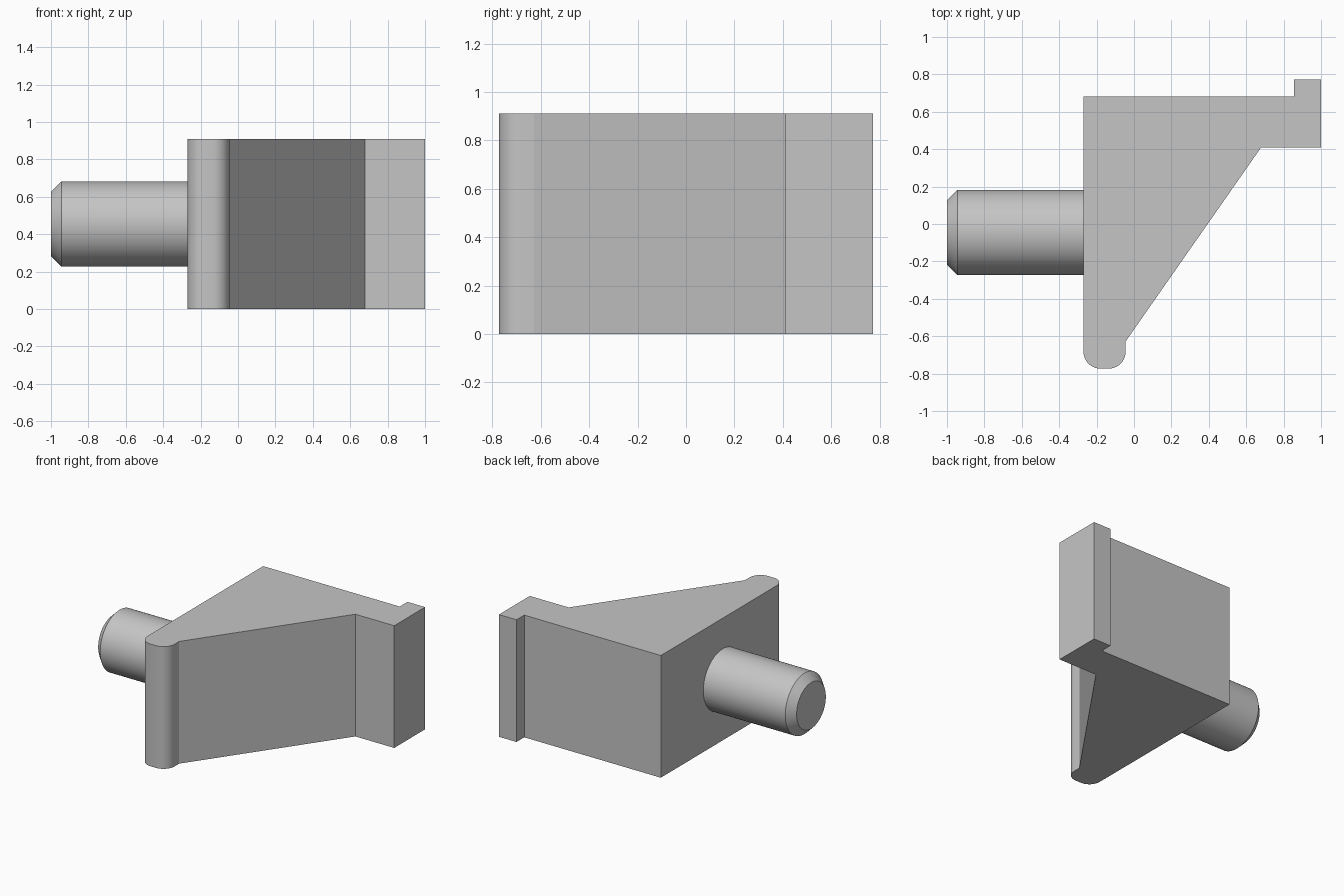
import bpy, bmesh
from math import cos, sin, pi, radians

cube = bpy.data.objects.get("Cube")
if cube:
    bpy.data.objects.remove(cube, do_unlink=True)

grey = bpy.data.materials.new("light grey")
grey.use_nodes = True
colour = (0.56, 0.56, 0.56, 1)
grey.diffuse_color = colour
grey.node_tree.nodes["Principled BSDF"].inputs["Base Color"].default_value = colour

HEIGHT = 0.91
PIN_Y, PIN_Z = -0.045, HEIGHT / 2


def finish(name, bm):
    """Turn a bmesh into a smooth-shaded object with sharp edges kept."""
    bmesh.ops.recalc_face_normals(bm, faces=bm.faces[:])
    mesh = bpy.data.meshes.new(name)
    bm.to_mesh(mesh)
    bm.free()
    mesh.materials.append(grey)
    obj = bpy.data.objects.new(name, mesh)
    bpy.context.collection.objects.link(obj)
    bpy.ops.object.select_all(action="DESELECT")
    obj.select_set(True)
    bpy.context.view_layer.objects.active = obj
    bpy.ops.object.shade_smooth_by_angle(angle=radians(30))
    return obj


def arc(cx, cy, r, start, end, steps=10):
    angles = [start + (end - start) * i / steps for i in range(steps + 1)]
    return [(cx + r * cos(a), cy + r * sin(a)) for a in angles]


# Wedge bracket: plan outline with lip and rounded toe, extruded upward
R = 0.09
outline = [(-0.27, 0.682), (0.855, 0.682), (0.855, 0.773), (1, 0.773),
           (1, 0.41), (0.68, 0.41), (-0.045, -0.628)]
outline += arc(-0.045 - R, -0.773 + R, R, 0, -pi / 2)
outline += arc(-0.27 + R, -0.773 + R, R, -pi / 2, -pi)
bm = bmesh.new()
base = bm.faces.new([bm.verts.new((x, y, 0)) for x, y in outline])
extruded = bmesh.ops.extrude_face_region(bm, geom=[base])["geom"]
top = [v for v in extruded if isinstance(v, bmesh.types.BMVert)]
bmesh.ops.translate(bm, verts=top, vec=(0, 0, HEIGHT))
finish("wedge_bracket", bm)

# Round mounting pin with a chamfered tip, lofted along x
SIDES = 64
bm = bmesh.new()
rings = []
for x, r in [(-0.26, 0.227), (-0.945, 0.227), (-1, 0.172)]:
    circle = arc(PIN_Y, PIN_Z, r, 0, 2 * pi, SIDES)[:-1]
    rings.append([bm.verts.new((x, y, z)) for y, z in circle])
for a, b in zip(rings, rings[1:]):
    for i in range(SIDES):
        j = (i + 1) % SIDES
        bm.faces.new((a[i], a[j], b[j], b[i]))
bm.faces.new(rings[0])
bm.faces.new(rings[-1])
finish("mounting_pin", bm)
